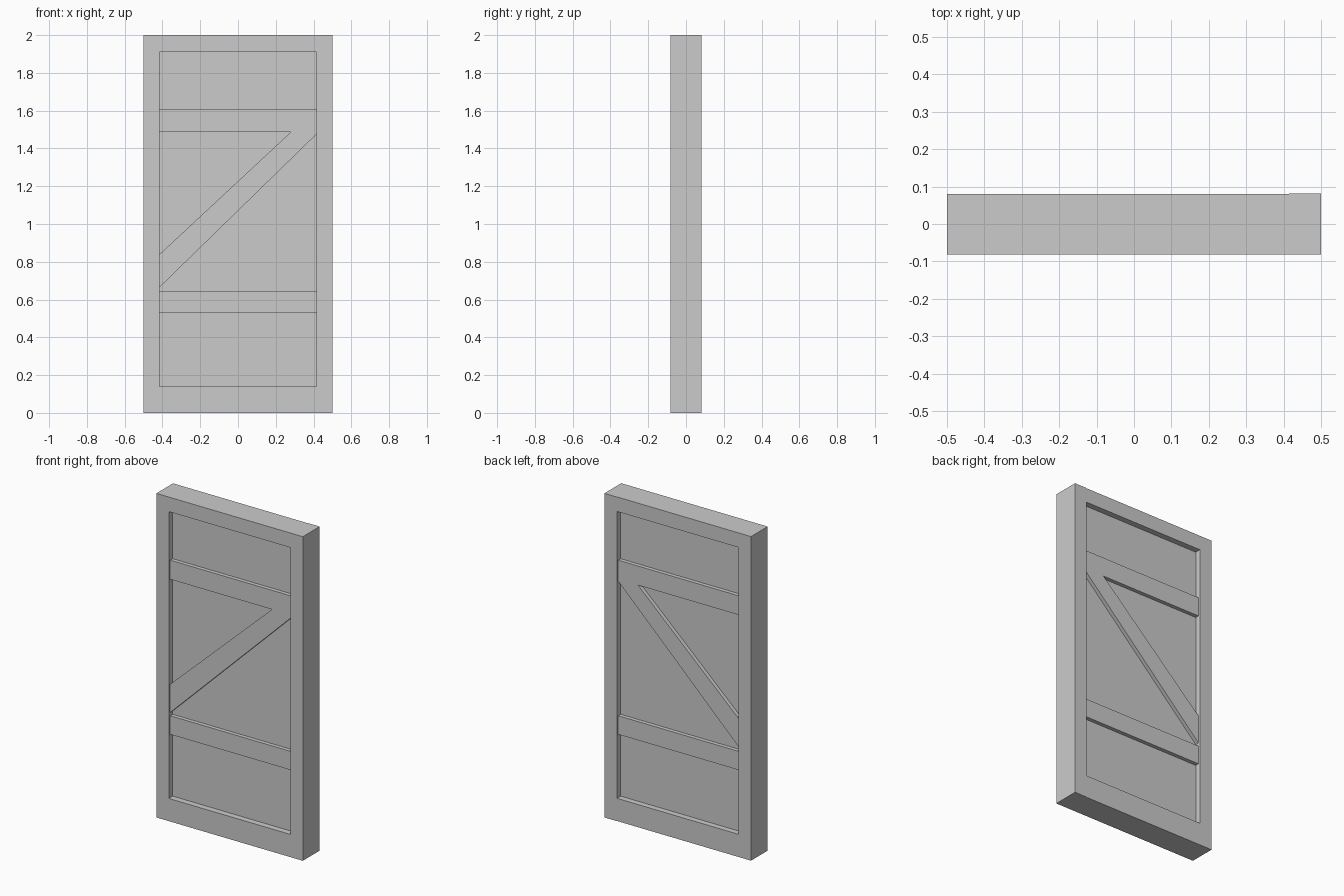
import bpy
import bmesh

cube = bpy.data.objects.get("Cube")
if cube:
    bpy.data.objects.remove(cube, do_unlink=True)

# One plain grey for the whole door
grey = bpy.data.materials.new("plain grey")
grey.use_nodes = True
colour = (0.6, 0.6, 0.6, 1)
grey.diffuse_color = colour
grey.node_tree.nodes["Principled BSDF"].inputs["Base Color"].default_value = colour

HALF = 0.082      # half the frame thickness
OPEN_X = 0.415    # half width of the opening
OPEN_LOW, OPEN_HIGH = 0.14, 1.91
PANEL = HALF - 0.038
RAIL = HALF - 0.014


def board(name, outline, front, back):
    """Extrude an x-z outline from y = front to y = back."""
    bm = bmesh.new()
    face = bm.faces.new([bm.verts.new((x, front, z)) for x, z in outline])
    extruded = bmesh.ops.extrude_face_region(bm, geom=[face])
    verts = [v for v in extruded["geom"] if isinstance(v, bmesh.types.BMVert)]
    bmesh.ops.translate(bm, verts=verts, vec=(0, back - front, 0))
    bmesh.ops.recalc_face_normals(bm, faces=bm.faces[:])
    mesh = bpy.data.meshes.new(name)
    bm.to_mesh(mesh)
    bm.free()
    mesh.materials.append(grey)
    obj = bpy.data.objects.new(name, mesh)
    bpy.context.collection.objects.link(obj)
    return obj


def rect(x0, x1, z0, z1):
    return [(x0, z0), (x1, z0), (x1, z1), (x0, z1)]


# Outer frame: the left stile stands slightly proud at the back
board("left_stile", rect(OPEN_X, 0.5, 0, 2), -HALF, HALF)
board("right_stile", rect(-0.5, -OPEN_X, 0, 2), -HALF, HALF - 0.002)
board("top_frame_rail", rect(-OPEN_X, OPEN_X, OPEN_HIGH, 2), -HALF, HALF - 0.002)
board("bottom_frame_rail", rect(-OPEN_X, OPEN_X, 0, OPEN_LOW), -HALF, HALF - 0.002)

# Recessed infill panel
board("panel", rect(-OPEN_X, OPEN_X, OPEN_LOW, OPEN_HIGH), -PANEL, PANEL)

# Cross rails and diagonal brace, raised on both sides of the panel
board("lower_cross_rail", rect(-OPEN_X, OPEN_X, 0.53, 0.645), -RAIL, RAIL)
board("upper_cross_rail", rect(-OPEN_X, OPEN_X, 1.487, 1.605), -RAIL, RAIL)
brace = [(-OPEN_X, 0.665), (OPEN_X, 1.475), (OPEN_X, 1.487),
         (0.28, 1.487), (-OPEN_X, 0.84)]
board("diagonal_brace", brace, -RAIL, RAIL)
